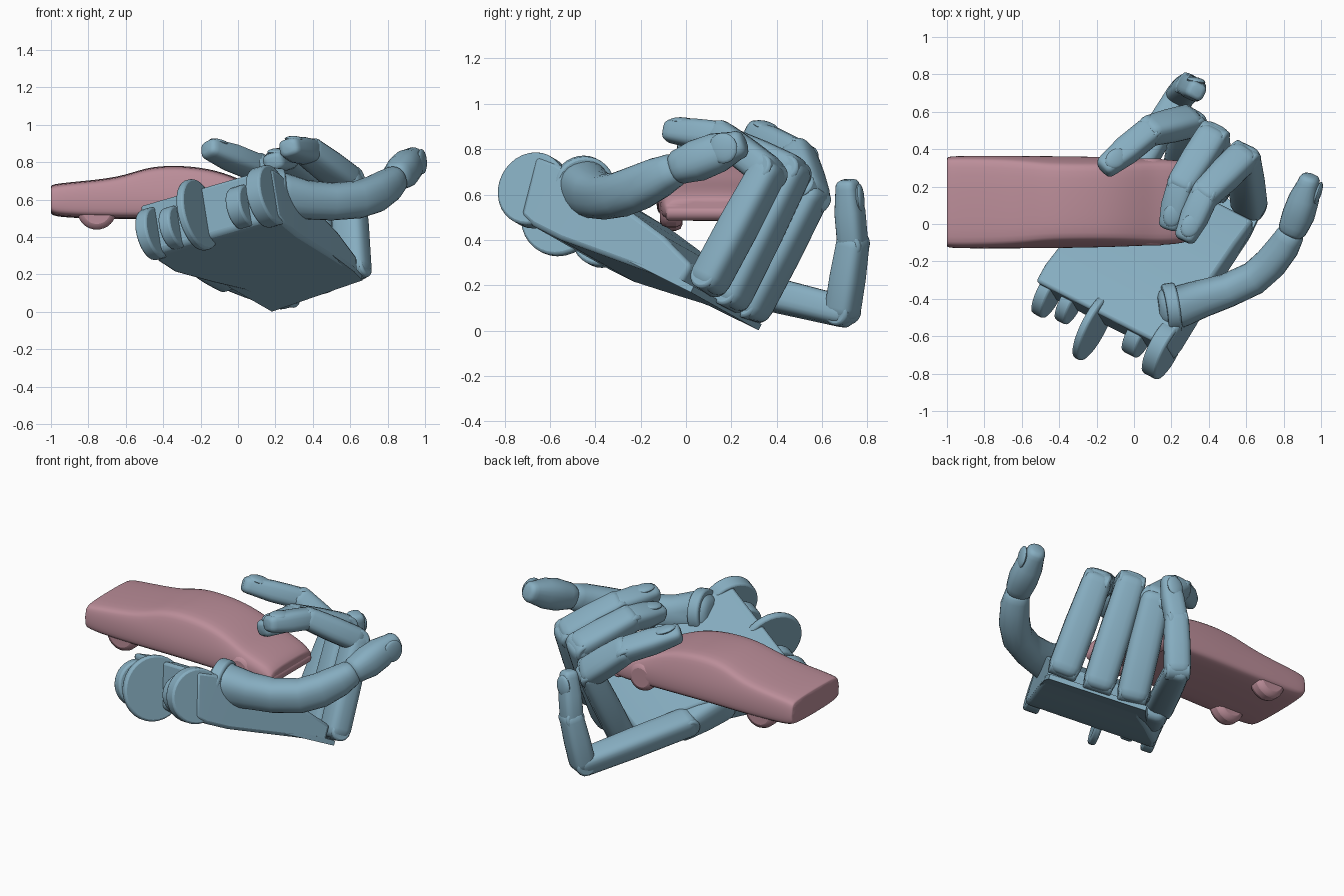
import bpy, bmesh, math
from mathutils import Vector, Matrix

if "Cube" in bpy.data.objects:
    bpy.data.objects.remove(bpy.data.objects["Cube"])

def material(name, col):
    m = bpy.data.materials.new(name)
    m.diffuse_color = (*col, 1)
    m.use_nodes = True
    m.node_tree.nodes["Principled BSDF"].inputs["Base Color"].default_value = m.diffuse_color
    return m
BLUE = material("blue", (0.24, 0.42, 0.53))
PINK = material("pink", (0.50, 0.27, 0.32))

# Hand frame: U across to the thumb side, V towards the fingers, W out of the palm
U = Vector((0.86, -0.44, 0.25)).normalized()
V = Vector((0.51, 0.77, -0.385))
V = (V - V.dot(U) * U).normalized()
W = U.cross(V)
O = Vector((0.15, -0.66, 0.62))

def H(u, v, w):
    return O + u * U + v * V + w * W

def add(name, bm, mat):
    bmesh.ops.recalc_face_normals(bm, faces=bm.faces)
    me = bpy.data.meshes.new(name)
    bm.to_mesh(me)
    bm.free()
    me.materials.append(mat)
    ob = bpy.data.objects.new(name, me)
    bpy.context.collection.objects.link(ob)
    return ob

def loft(name, rings, mat):
    bm = bmesh.new()
    vs = [[bm.verts.new(p) for p in r] for r in rings]
    n = len(vs[0])
    for a, b in zip(vs, vs[1:]):
        for i in range(n):
            bm.faces.new((a[i], a[(i + 1) % n], b[(i + 1) % n], b[i]))
    bm.faces.new(vs[0])
    bm.faces.new(vs[-1])
    return add(name, bm, mat)

def bevel(ob, width, segs=2):
    m = ob.modifiers.new("bevel", 'BEVEL')
    m.width, m.segments, m.limit_method = width, segs, 'ANGLE'
    m.angle_limit = math.radians(35)

def disc(name, c, axis, r, length, mat=BLUE, edge=0.012):
    bm = bmesh.new()
    bmesh.ops.create_cone(bm, cap_ends=True, segments=32, radius1=r, radius2=r, depth=length)
    bm.transform(Matrix.Translation(c) @ Vector(axis).to_track_quat('Z', 'Y').to_matrix().to_4x4())
    ob = add(name, bm, mat)
    bevel(ob, edge)
    return ob

def limb(name, pts, side, power=3.2, sides=20):
    """Rounded-box tube through (point, half width, half thickness), with rounded ends."""
    pts = [(Vector(p), a, b) for p, a, b in pts]
    def end(p, q):
        d = (q[0] - p[0]).normalized()
        return [(p[0] + d * p[2] * f, p[1] * s, p[2] * s) for f, s in ((0, .5), (.12, .76), (.38, .94), (.8, 1))]
    path = end(pts[0], pts[1]) + pts[1:-1] + end(pts[-1], pts[-2])[::-1]
    rings = []
    for i, (p, a, b) in enumerate(path):
        d = (path[min(i + 1, len(path) - 1)][0] - path[max(i - 1, 0)][0]).normalized()
        s = (side - side.dot(d) * d).normalized()
        n = d.cross(s)
        ring = []
        for k in range(sides):
            t = 2 * math.pi * (k + .5) / sides
            c, q = math.cos(t), math.sin(t)
            ring.append(p + s * a * math.copysign(abs(c) ** (2 / power), c)
                        + n * b * math.copysign(abs(q) ** (2 / power), q))
        rings.append(ring)
    return loft(name, rings, BLUE)

def nail(name, a, b, half, thick, out):
    """Flattened pad set into the back of a fingertip."""
    a, b = Vector(a), Vector(b)
    d = (b - a).normalized()
    n = (Vector(out) - Vector(out).dot(d) * d).normalized()
    s = d.cross(n)
    bm = bmesh.new()
    bmesh.ops.create_uvsphere(bm, u_segments=20, v_segments=10, radius=1)
    rot = Matrix((s, d, n)).transposed().to_4x4()
    bm.transform(Matrix.Translation(b - d * 0.085 + n * thick * .86) @ rot
                 @ Matrix.Diagonal((half * .72, 0.065, 0.018, 1)))
    add(name, bm, BLUE)

# Palm block: (v top, v bottom, u left, u right, w top, w bottom)
palm = [(-.05, .02, -.755, .06, .135, -.13), (.06, .10, -.76, .06, .145, -.15),
        (.27, .25, -.75, .055, .13, -.15), (.50, .50, -.67, .05, .10, -.125),
        (.70, .70, -.59, .045, .07, -.105), (.90, .90, -.57, .04, .01, -.09)]
bevel(loft("palm", [[H(l, vt, t), H(r, vt, t), H(r, vb, b), H(l + .03, vb, b)]
                    for vt, vb, l, r, t, b in palm], BLUE), 0.02)
# Back plate running out under the knuckles
loft("back_plate", [[H(l, vl, -.07), H(r, vr, -.07), H(r, vr, -.10), H(l, vl, -.10)]
                    for l, vl, r, vr in ((-.62, .55, .045, .55), (-.58, .85, .045, .85), (-.56, 1.01, .03, .96))], BLUE)

# Wrist hinge lugs
for i, (u, v, w, r, t) in enumerate([(.01, 0, -.005, .165, .09), (-.15, .01, -.02, .115, .09),
                                     (-.39, -.06, -.03, .195, .045), (-.57, .0, -.03, .115, .07),
                                     (-.70, .0, -.03, .14, .07)]):
    disc(f"wrist_lug_{i}", H(u, v, w), U, r, t)

# Fingers: joints from base to tip
fingers = {
    "index": [(.615, .105, .225), (.585, .36, .70), (.38, .16, .855), (.265, -.09, .88)],
    "middle": [(.43, .20, .155), (.42, .47, .70), (.255, .21, .82), (.185, -.03, .80)],
    "ring": [(.25, .29, .105), (.30, .55, .60), (.09, .50, .775), (-.17, .29, .88)],
    "little": [(-.09, .13, .22), (.25, .69, .085), (.295, .735, .38), (.335, .71, .665)],
}
for name, js in fingers.items():
    js = [Vector(j) for j in js]
    for k, (part, hw, ht) in enumerate((("lower", .094, .078), ("middle", .088, .074), ("tip", .075, .064))):
        a, b = js[k], js[k + 1]
        d = (b - a).normalized()
        if name == "little":
            hw, ht = hw * .88, ht * .95
        a2 = a - d * (.035 if k else .05)
        b2 = b + d * (.045 if k < 2 else 0)
        taper = .92 if k < 2 else .8
        limb(f"{name}_{part}", [(a2, hw, ht), (a.lerp(b, .5), hw, ht),
                                (b2, hw * taper, ht * taper)], U)
        s = (U - U.dot(d) * d).normalized()
        disc(f"{name}_joint_{k}", a, s, .06, hw * 1.8)
    out = (.2, .9, .3) if name == "little" else (0, 0, 1)
    nail(f"{name}_nail", js[2], js[3], .07, .058, out)

# Little finger mount on the outer side of the palm
limb("little_mount", [(H(-.66, .34, -.01), .07, .10), (H(-.64, .53, -.01), .085, .095),
                      (H(-.63, .72, -.02), .08, .08)], U)

# Thumb: socket, curved root and tip
disc("thumb_socket", Vector((.20, -.45, .635)), (1, .15, -.1), .135, .07)
side = Vector((-.25, -.25, .93))
limb("thumb_root", [((.13, -.45, .63), .125, .115), ((.25, -.44, .62), .12, .11), ((.36, -.40, .60), .105, .10),
                    ((.50, -.355, .59), .10, .09), ((.64, -.29, .60), .10, .09), ((.73, -.21, .63), .10, .09),
                    ((.80, -.12, .675), .09, .085), ((.85, -.03, .72), .08, .078)], side, 2.4)
limb("thumb_tip", [((.835, -.06, .71), .08, .08), ((.88, .05, .75), .092, .086),
                   ((.91, .14, .785), .088, .08), ((.945, .26, .83), .065, .058)], side, 2.4)
nail("thumb_nail", (.88, .05, .75), (.945, .26, .83), .095, .076, (.8, -.4, 0))

# Toy car body: (x, bottom, waist, roof, half width, roof half width)
stations = [(-1, .525, .60, .675, .238, .23), (-.985, .51, .60, .685, .246, .235), (-.87, .50, .61, .697, .248, .235),
            (-.63, .495, .62, .72, .248, .228), (-.50, .495, .63, .772, .247, .21), (-.35, .495, .63, .787, .246, .205),
            (-.15, .49, .62, .77, .242, .205), (0, .485, .61, .717, .236, .208), (.10, .485, .60, .665, .232, .212),
            (.20, .48, .58, .635, .227, .21), (.27, .485, .56, .605, .217, .20), (.295, .50, .55, .58, .205, .19)]
rings = []
for x, b, m, t, hw, rw in stations:
    half = [(hw * .9, b), (hw, b + .03), (hw, m), (rw, t - .025), (rw * .88, t)]
    ring = half + [(-y, z) for y, z in half[::-1]]
    rings.append([(x, .117 + y, z) for y, z in ring])
body = loft("car_body", rings, PINK)
body.data.polygons.foreach_set("use_smooth", [True] * len(body.data.polygons))
cr = body.data.attributes.new("crease_edge", 'FLOAT', 'EDGE')
for e in body.data.edges:
    xs = [body.data.vertices[i].co.x for i in e.vertices]
    cr.data[e.index].value = .6 if max(xs) < -.999 or min(xs) > .29 else 0
sub = body.modifiers.new("smooth", 'SUBSURF')
sub.levels = sub.render_levels = 2

# Wheels and front bumper
for x, r, z in ((-.755, .105, .545), (.08, .09, .545)):
    for y in (-.065, .30):
        disc(f"car_wheel_{x}_{y}", Vector((x, y, z)), (0, 1, 0), r, .10, PINK, .03)
disc("car_bumper", Vector((.265, .117, .52)), (0, 1, 0), .035, .41, PINK)

# Smooth shading with sharp edges kept
bpy.ops.object.select_all(action='DESELECT')
for ob in bpy.context.scene.objects:
    if ob.type == 'MESH' and ob != body:
        ob.select_set(True)
        bpy.context.view_layer.objects.active = ob
bpy.ops.object.shade_smooth_by_angle(angle=math.radians(35))
